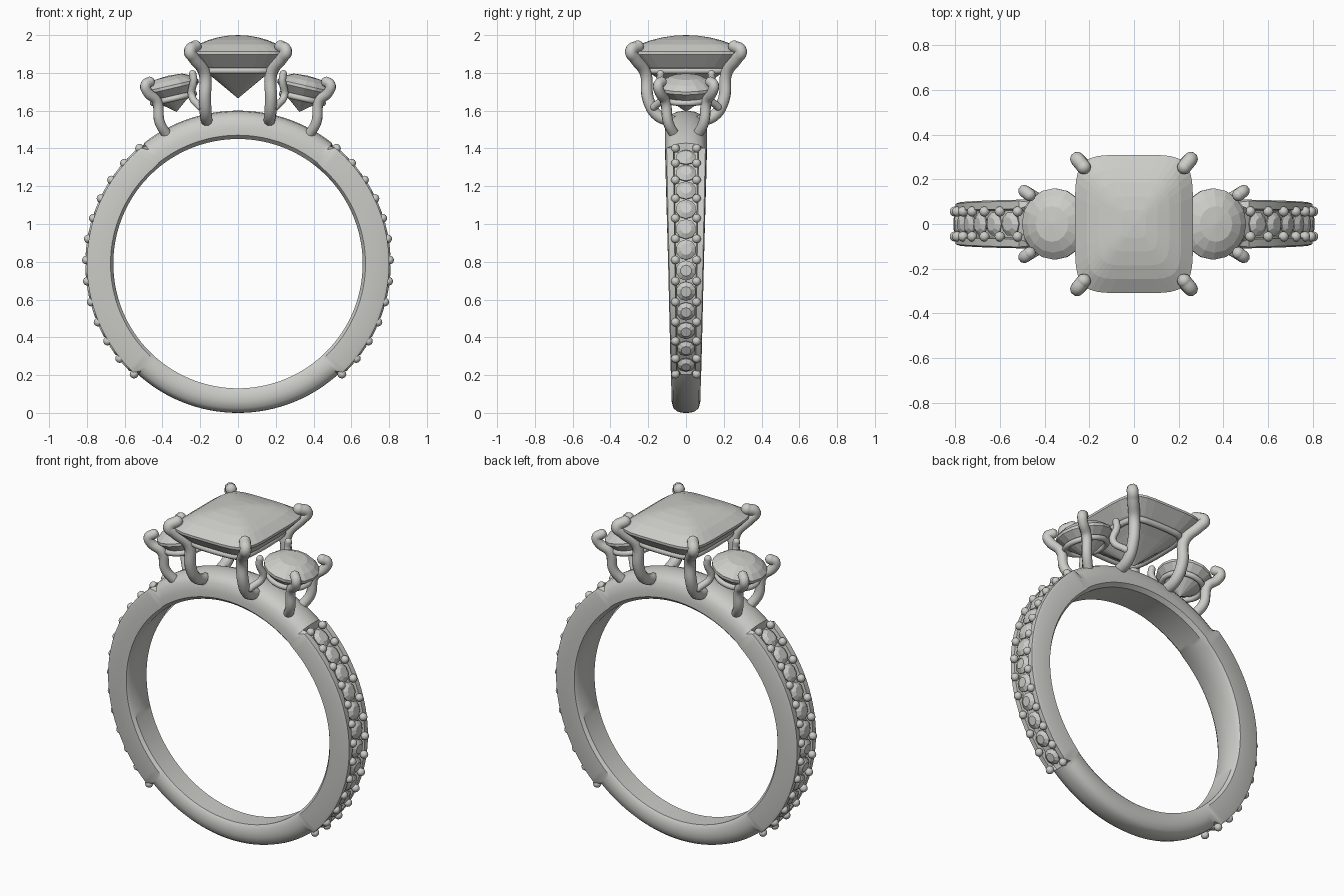
import bpy, bmesh
from math import sin, cos, radians, copysign
from mathutils import Matrix, Vector

cube = bpy.data.objects.get("Cube")
if cube:
    bpy.data.objects.remove(cube, do_unlink=True)

grey = bpy.data.materials.new("pale grey metal")
grey.use_nodes = True
COLOR = (0.6, 0.6, 0.575, 1)
grey.diffuse_color = COLOR
grey.node_tree.nodes["Principled BSDF"].inputs["Base Color"].default_value = COLOR

CZ = 0.79                    # height of the finger hole centre
PAVE = (39, 138)             # stone-set arc, degrees from the top


def finish(bm, name, smooth=True):
    bmesh.ops.recalc_face_normals(bm, faces=bm.faces)
    mesh = bpy.data.meshes.new(name)
    bm.to_mesh(mesh)
    bm.free()
    mesh.materials.append(grey)
    ob = bpy.data.objects.new(name, mesh)
    bpy.context.collection.objects.link(ob)
    if smooth:
        bpy.ops.object.select_all(action='DESELECT')
        ob.select_set(True)
        bpy.context.view_layer.objects.active = ob
        bpy.ops.object.shade_smooth_by_angle(angle=radians(40))
    return ob


def bridge(bm, a, b):
    n = len(a)
    for i in range(n):
        bm.faces.new((a[i], a[(i + 1) % n], b[(i + 1) % n], b[i]))


def outline(a, b, power, n, turn=0.0):
    pts = []
    for i in range(n):
        t = radians(360 * (i + turn) / n)
        c, s = cos(t), sin(t)
        pts.append((a * copysign(abs(c) ** (2 / power), c),
                    b * copysign(abs(s) ** (2 / power), s)))
    return pts


def add_gem(bm, shape, rings, top, bottom, matrix):
    """Stack scaled outlines from crown to pavilion, closed by a point each end."""
    loops = [[bm.verts.new(matrix @ Vector((x * k, y * k, z))) for x, y in shape]
             for k, z in rings]
    for a, b in zip(loops, loops[1:]):
        bridge(bm, a, b)
    for loop, z in ((loops[0], top), (loops[-1], bottom)):
        tip = bm.verts.new(matrix @ Vector((0, 0, z)))
        for i in range(len(loop)):
            bm.faces.new((loop[i], loop[(i + 1) % len(loop)], tip))


def wire(name, points, radius, closed=False):
    """Round wire through the points, with ball ends when open."""
    cu = bpy.data.curves.new(name, 'CURVE')
    cu.dimensions = '3D'
    cu.bevel_depth, cu.bevel_resolution, cu.resolution_u = radius, 3, 6
    sp = cu.splines.new('BEZIER')
    sp.bezier_points.add(len(points) - 1)
    for bp, p in zip(sp.bezier_points, points):
        bp.co = p
        bp.handle_left_type = bp.handle_right_type = 'AUTO'
    sp.use_cyclic_u = closed
    tmp = bpy.data.objects.new(name + "_path", cu)
    bpy.context.collection.objects.link(tmp)
    bpy.context.view_layer.update()
    mesh = tmp.evaluated_get(bpy.context.evaluated_depsgraph_get()).to_mesh()
    bm = bmesh.new()
    bm.from_mesh(mesh)
    bpy.data.objects.remove(tmp, do_unlink=True)
    if not closed:
        for p in (points[0], points[-1]):
            bmesh.ops.create_uvsphere(bm, u_segments=12, v_segments=8, radius=radius,
                                      matrix=Matrix.Translation(p))
    finish(bm, name)


def half_width(z):
    return 0.075 + 0.035 * min(max(z, 0) / 1.4, 1)


def radial(deg, side, r, y=0.0):
    """Point at an angle from the top of the band."""
    t = radians(deg)
    return Vector((side * r * sin(t), y, CZ + r * cos(t)))


# Band: half sections as (fraction of half width, radius)
pave_sec = [(0, .66), (.8, .66), (1, .675), (1, .787), (.94, .80), (.62, .80), (.56, .768), (0, .768)]
low_sec = [(0, .66), (.8, .66), (1, .68), (1, .73), (.88, .765), (.6, .782), (.3, .789), (0, .79)]
top_sec = [(0, .66), (.8, .66), (1, .68), (1, .72), (.9, .765), (.72, .79), (.4, .805), (0, .81)]
bm = bmesh.new()
rings = []
for k in range(180):
    deg = k * 2
    away = min(deg, 360 - deg)
    sec = top_sec if away < PAVE[0] else pave_sec if away < PAVE[1] else low_sec
    w = half_width(CZ + 0.75 * cos(radians(deg)))
    full = sec + [(-f, r) for f, r in sec[-2:0:-1]]
    rings.append([bm.verts.new(radial(deg, 1, r, f * w)) for f, r in full])
for a, b in zip(rings, rings[1:] + rings[:1]):
    bridge(bm, a, b)
finish(bm, "band")

# Small stones and grain beads along both shoulders
stones, beads = bmesh.new(), bmesh.new()
for side in (1, -1):
    for i in range(13):
        deg = 40.5 + 8.02 * i
        for y in (-0.056, 0.056):
            bmesh.ops.create_uvsphere(beads, u_segments=12, v_segments=8, radius=0.023,
                                      matrix=Matrix.Translation(radial(deg, side, 0.803, y)))
        if i < 12:
            mid = deg + 4.01
            pos = radial(mid, side, 0.79)
            size = min(0.054, 0.57 * half_width(pos.z))
            m = Matrix.Translation(pos) @ Matrix.Rotation(radians(side * mid), 4, 'Y')
            add_gem(stones, outline(size, size, 2, 10),
                    [(.55, .018), (1, .002), (1, -.004)], .018, -.04, m)
finish(stones, "shoulder_stones", smooth=False)
finish(beads, "grain_beads")

# Large cushion stone with a domed crown
bm = bmesh.new()
add_gem(bm, outline(0.265, 0.31, 5, 32, 0.5),
        [(.2, 1.997), (.4, 1.988), (.6, 1.973), (.8, 1.95), (1, 1.912), (1, 1.898), (.78, 1.83), (.5, 1.775)],
        2.0, 1.665, Matrix())
finish(bm, "centre_stone", smooth=False)

# Rail under the large stone
wire("centre_rail", [(x, y, 1.812) for x, y in outline(0.185, 0.225, 5, 24, 0.5)], 0.018, True)

for side, label in ((1, "left"), (-1, "right")):
    # Round side stone, tilted outward
    tilt = Matrix.Translation((side * 0.355, 0, 1.725)) @ Matrix.Rotation(radians(side * 13), 4, 'Y')
    bm = bmesh.new()
    add_gem(bm, outline(0.15, 0.16, 2, 16),
            [(.5, .056), (.8, .034), (1, .008), (1, -.008), (.72, -.05)], .062, -.135, tilt)
    finish(bm, label + "_side_stone", smooth=False)
    wire(label + "_side_rail",
         [tilt @ Vector((x, y, -.062)) for x, y in outline(0.112, 0.118, 2, 12)], 0.016, True)

    for fb, end in ((-1, "front"), (1, "back")):
        def path(points):
            return [Vector((side * x, fb * y, z)) for x, y, z in points]

        # Claws holding the large stone
        wire(f"{label}_{end}_centre_prong", path([
            (.165, .06, 1.54), (.17, .15, 1.575), (.175, .20, 1.66), (.178, .215, 1.80),
            (.235, .272, 1.88), (.255, .292, 1.915), (.225, .255, 1.94)]), 0.032)
        # Outer claws holding the side stone
        wire(f"{label}_{end}_side_prong", path([
            (.375, .06, 1.47), (.415, .095, 1.54), (.43, .11, 1.65),
            (.48, .14, 1.70), (.49, .147, 1.735), (.468, .13, 1.752)]), 0.028)
        # Short inner claws
        wire(f"{label}_{end}_inner_prong", path([
            (.20, .17, 1.62), (.245, .115, 1.68), (.235, .135, 1.76), (.24, .135, 1.795)]), 0.02)
